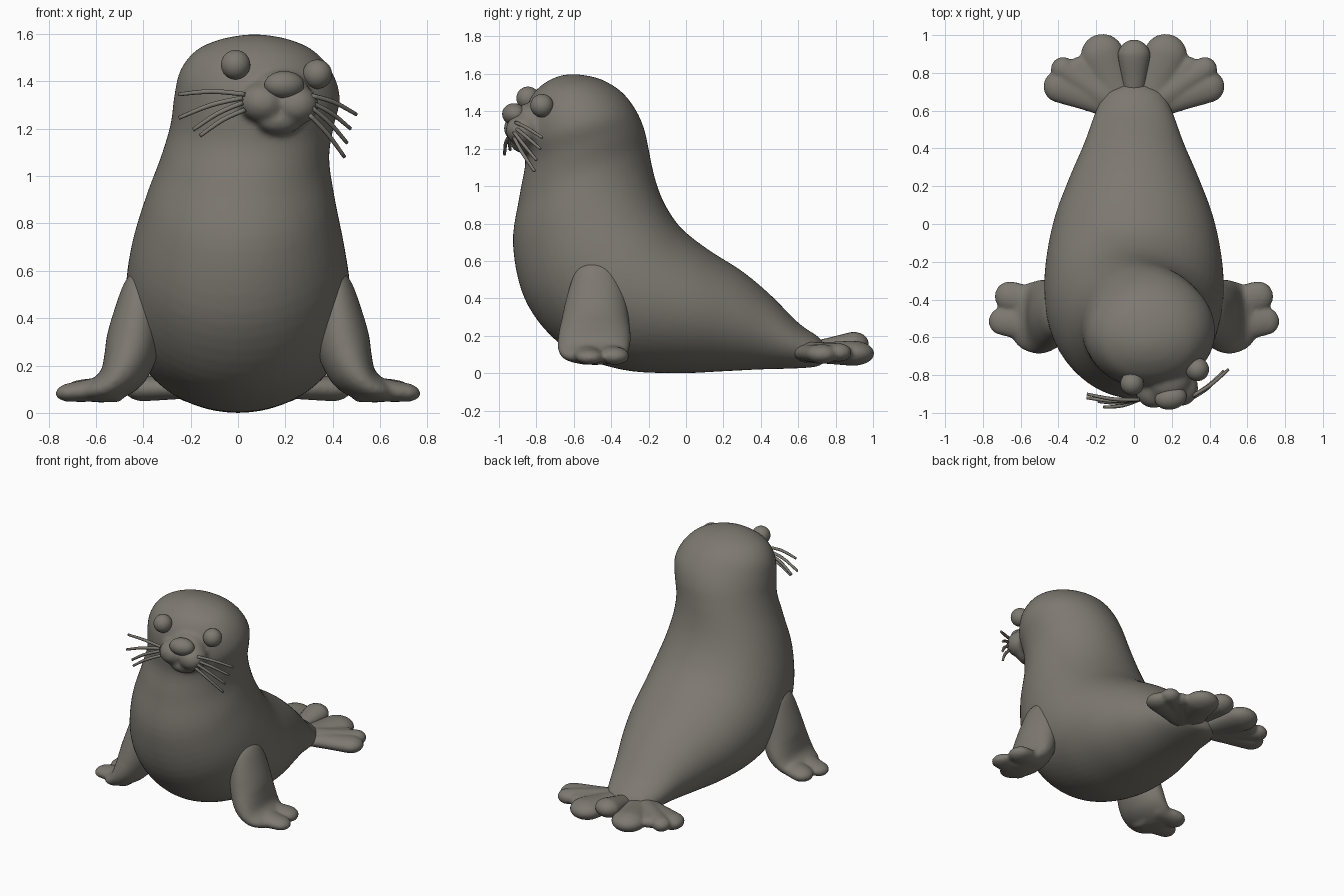
import bpy, bmesh, math
from mathutils import Vector, Matrix

if "Cube" in bpy.data.objects:
    bpy.data.objects.remove(bpy.data.objects["Cube"])

fur = bpy.data.materials.new("grey brown fur")
fur.diffuse_color = (0.205, 0.19, 0.165, 1)
fur.use_nodes = True
fur.node_tree.nodes["Principled BSDF"].inputs["Base Color"].default_value = fur.diffuse_color


def catmull(rows, steps):
    # smooth interpolation through rows of numbers
    out = []
    for i in range(len(rows) - 1):
        p = [rows[max(0, min(len(rows) - 1, i + k))] for k in (-1, 0, 1, 2)]
        for s in range(steps):
            t = s / steps
            out.append([0.5 * (2*b + (c-a)*t + (2*a-5*b+4*c-d)*t*t + (3*b-a-3*c+d)*t**3)
                        for a, b, c, d in zip(*p)])
    return out + [list(rows[-1])]


def loft(bm, sections, steps=6, n=40):
    # each section: centre, first radius vector, second radius vector
    rings = []
    for r in catmull(sections, steps):
        c, u, v = Vector(r[0:3]), Vector(r[3:6]), Vector(r[6:9])
        rings.append([bm.verts.new(c + u*math.cos(2*math.pi*k/n) + v*math.sin(2*math.pi*k/n))
                      for k in range(n)])
    for a, b in zip(rings, rings[1:]):
        for k in range(n):
            bm.faces.new((a[k], a[(k+1) % n], b[(k+1) % n], b[k]))
    bm.faces.new(rings[0])
    bm.faces.new(rings[-1])


def ball(bm, c, r, turn=0):
    m = Matrix.Translation(c) @ Matrix.Rotation(turn, 4, 'Z') @ Matrix.Diagonal((*r, 1))
    bmesh.ops.create_uvsphere(bm, u_segments=32, v_segments=20, radius=1, matrix=m)


def lobe(bm, a, b, r0, r1, flat):
    # tapered toe with a round tip, from a to b
    a, b = Vector(a), Vector(b)
    d = (b - a).normalized()
    side = d.cross(Vector((0, 0, 1))).normalized()
    up = side.cross(d)
    L, secs = (b - a).length, []
    for t, k in ((0, .02), (.02, .6), (.1, 1)):
        secs.append((t*L, r0*k))
    e = L - r1
    secs.append(((0.1*L + e)/2, (r0 + r1)/2))
    for ang in (0, 25, 45, 62, 76, 86, 89.5):
        q = math.radians(ang)
        secs.append((e + r1*math.sin(q), r1*math.cos(q)))
    loft(bm, [(*(a + d*s), *(side*r), *(up*r*flat)) for s, r in secs], 3, 24)


def finish(name, bm, voxel=0, smooth=4):
    bmesh.ops.recalc_face_normals(bm, faces=bm.faces)
    for f in bm.faces:
        f.smooth = True
    me = bpy.data.meshes.new(name)
    bm.to_mesh(me)
    bm.free()
    me.materials.append(fur)
    ob = bpy.data.objects.new(name, me)
    bpy.context.collection.objects.link(ob)
    if voxel:  # fuse overlapping volumes and soften the joins
        m = ob.modifiers.new("fuse", 'REMESH')
        m.mode, m.voxel_size, m.use_smooth_shade = 'VOXEL', voxel, True
        m = ob.modifiers.new("soften", 'SMOOTH')
        m.iterations, m.factor = smooth, 0.5
    return ob


# body and head: back point (y, z), front point (y, z), half width, centre x
spine = [
    (.74, .16, .74, .06, .06, 0), (.70, .20, .70, .035, .15, 0),
    (.60, .27, .58, .025, .205, 0), (.45, .42, .40, .02, .265, 0),
    (.30, .545, .20, .01, .34, 0), (.12, .66, -.05, .0, .42, 0),
    (-.02, .77, -.35, .02, .465, 0), (-.10, .88, -.64, .13, .475, 0),
    (-.15, .99, -.85, .37, .45, 0), (-.18, 1.10, -.925, .68, .40, .01),
    (-.20, 1.20, -.89, .95, .355, .03), (-.225, 1.31, -.86, 1.12, .345, .06),
    (-.27, 1.41, -.87, 1.25, .35, .08), (-.34, 1.50, -.865, 1.38, .32, .075),
    (-.43, 1.56, -.82, 1.49, .25, .07), (-.51, 1.587, -.75, 1.555, .155, .07),
    (-.58, 1.597, -.68, 1.588, .06, .07), (-.62, 1.597, -.64, 1.596, .01, .07)]
bm = bmesh.new()
loft(bm, [(cx, (a+c)/2, (b+d)/2, w, 0, 0, 0, (a-c)/2, (b-d)/2)
          for a, b, c, d, w, cx in spine], 5, 56)
# muzzle: bridge, whisker pads, chin
ball(bm, (.18, -.83, 1.36), (.12, .10, .085), .2)
ball(bm, (.105, -.875, 1.31), (.10, .10, .085), .2)
ball(bm, (.245, -.865, 1.30), (.095, .10, .085), .2)
ball(bm, (.175, -.86, 1.235), (.10, .08, .06), .2)
finish("body", bm, .014, 6)

# nose
bm = bmesh.new()
ball(bm, (.195, -.92, 1.385), (.085, .062, .058), .2)
finish("nose", bm)

# eyes
for name, c in (("right_eye", (-.01, -.845, 1.47)), ("left_eye", (.335, -.77, 1.43))):
    bm = bmesh.new()
    ball(bm, c, (.062, .062, .062))
    finish(name, bm)

# whiskers: root and tip
hairs = [(.03, -.93, 1.345, -.25, -.90, 1.345), (.02, -.93, 1.33, -.25, -.92, 1.245),
         (.02, -.93, 1.31, -.19, -.94, 1.195), (.03, -.93, 1.28, -.16, -.97, 1.17),
         (.31, -.91, 1.34, .50, -.77, 1.26), (.31, -.91, 1.31, .475, -.78, 1.20),
         (.31, -.92, 1.29, .46, -.80, 1.14), (.30, -.92, 1.26, .45, -.81, 1.08)]
bm = bmesh.new()
for h in hairs:
    a, b = Vector(h[:3]), Vector(h[3:])
    d = b - a
    u = d.cross(Vector((0, 0, 1))).normalized() * .01
    v = u.cross(d).normalized() * .01
    mid = (a + b)/2 + Vector((0, -.012, .012))
    loft(bm, [(*p, *(u*k), *(v*k)) for p, k in ((a, 1), (mid, 1), (b, .8))], 4, 8)
finish("whiskers", bm)

# front flippers: x, y, z, half depth, thickness, tilt
arm = [(.40, -.48, .61, .05, .03, 0), (.41, -.48, .55, .11, .07, 0),
       (.425, -.48, .42, .155, .10, 5), (.445, -.485, .29, .18, .115, 20),
       (.485, -.49, .185, .195, .105, 42), (.55, -.495, .115, .185, .07, 65),
       (.62, -.49, .09, .15, .045, 80), (.67, -.48, .08, .07, .02, 85)]
for s, name in ((1, "left_front_flipper"), (-1, "right_front_flipper")):
    bm = bmesh.new()
    loft(bm, [(s*x, y, z, 0, w, 0, s*t*math.cos(math.radians(q)), 0, t*math.sin(math.radians(q)))
              for x, y, z, w, t, q in arm], 5, 32)
    lobe(bm, (s*.50, -.42, .11), (s*.735, -.365, .085), .08, .08, .6)
    lobe(bm, (s*.48, -.53, .11), (s*.77, -.51, .08), .11, .075, .55)
    finish(name, bm, .012, 4)

# rear flippers: fanned toes on each side
for s, name in ((1, "left_rear_flipper"), (-1, "right_rear_flipper")):
    bm = bmesh.new()
    lobe(bm, (s*.08, .62, .11), (s*.475, .755, .10), .07, .085, .62)
    lobe(bm, (s*.10, .64, .115), (s*.43, .855, .11), .07, .065, .75)
    lobe(bm, (s*.07, .62, .11), (s*.205, 1.0, .105), .09, .115, .58)
    lobe(bm, (s*.10, .62, .11), (s*.33, .87, .11), .08, .06, .7)
    finish(name, bm, .012, 3)

# middle toe
bm = bmesh.new()
lobe(bm, (0, .66, .13), (0, .975, .165), .05, .085, .75)
finish("middle_rear_toe", bm)
